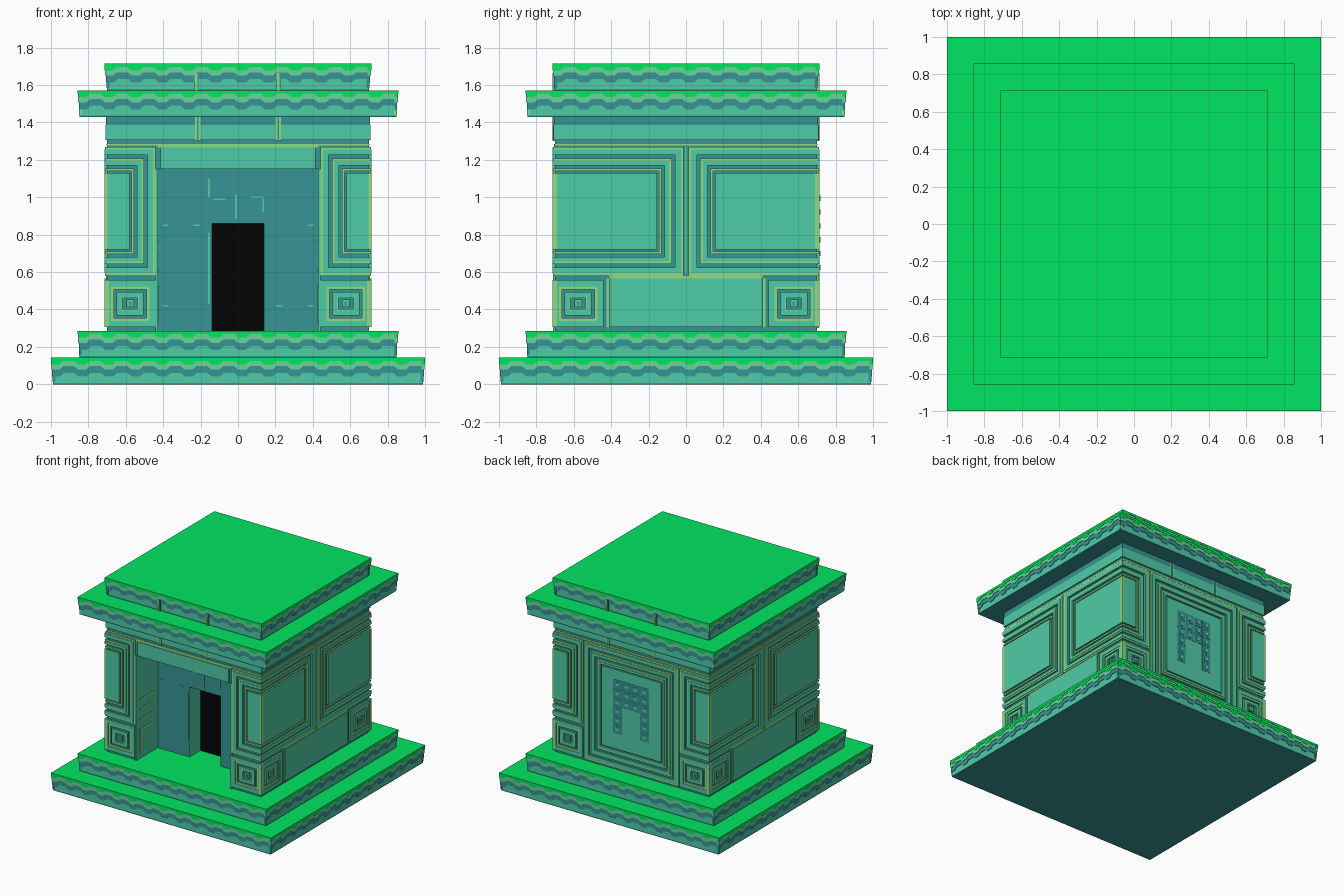
import bpy, bmesh, math
from mathutils import Matrix

if "Cube" in bpy.data.objects:
    bpy.data.objects.remove(bpy.data.objects["Cube"])


def srgb(r, g, b):
    f = lambda c: c / 12.92 if c <= 0.04045 else ((c + 0.055) / 1.055) ** 2.4
    return (f(r / 255), f(g / 255), f(b / 255), 1)


PALETTE = {
    "grass green": srgb(0, 230, 98), "light teal": srgb(79, 204, 167),
    "dark teal": srgb(55, 149, 149), "yellow green": srgb(140, 222, 133),
    "mint": srgb(106, 214, 154), "black": srgb(4, 4, 4),
}
GREEN, LIGHT, DARK, YELLOW, MINT, BLACK = range(6)
MATS = []
for label, colour in PALETTE.items():
    m = bpy.data.materials.new(label)
    m.diffuse_color = colour
    m.use_nodes = True
    m.node_tree.nodes["Principled BSDF"].inputs["Base Color"].default_value = m.diffuse_color
    MATS.append(m)


class Part:
    """One object collected from boxes and flat strips."""

    def __init__(self, name):
        self.name, self.bm = name, bmesh.new()

    def box(self, x0, x1, y0, y1, z0, z1, mat, side=0):
        t = (Matrix.Rotation(side * math.pi / 2, 4, 'Z')
             @ Matrix.Translation(((x0 + x1) / 2, (y0 + y1) / 2, (z0 + z1) / 2))
             @ Matrix.Diagonal((x1 - x0, y1 - y0, z1 - z0, 1)))
        for v in bmesh.ops.create_cube(self.bm, size=1, matrix=t)["verts"]:
            for f in v.link_faces:
                f.material_index = mat

    def plate(self, side, u0, u1, z0, z1, h, mat, base=0.69):
        """Plate on a wall: side 0 front, 1 right, 2 back, 3 left."""
        u0, u1 = sorted((u0, u1))
        self.box(max(u0, -h), min(u1, h), -h, -base, z0, z1, mat, side)

    def wave(self, side, half, h, top, high, low, mat, base):
        """Strip with a stepped, wavy lower edge."""
        n = round(half * 14)
        p = 2 * h / n
        pts = [(h, top), (-h, top)]
        for i in range(n):
            u = -h + i * p
            pts += [(u, low), (u + .3 * p, low), (u + .45 * p, high), (u + .85 * p, high)]
        pts.append((h, low))
        rot = Matrix.Rotation(side * math.pi / 2, 3, 'Z')
        f = self.bm.faces.new([self.bm.verts.new((u, -h, z)) for u, z in pts])
        f.material_index = mat
        ext = bmesh.ops.extrude_face_region(self.bm, geom=[f], use_keep_orig=True)["geom"]
        new = [g for g in ext if isinstance(g, bmesh.types.BMVert)]
        for v in new:
            v.co.y += h - base
        for v in set(new) | set(f.verts):
            v.co = rot @ v.co
            for g in v.link_faces:
                g.material_index = mat

    def rings(self, side, u0, u1, z0, z1, bands, open_end=False):
        """Nested frames; with open_end they run on around the corner at u1."""
        s = 1 if u1 > u0 else -1
        for d0, d1, mat in bands:
            h = 0.714 if mat == LIGHT else 0.710
            a, b = u0 + s * d0, u1 - (0 if open_end else s * d0)
            self.plate(side, a, b, z0 + d0, z0 + d1, h, mat)
            self.plate(side, a, b, z1 - d1, z1 - d0, h, mat)
            self.plate(side, a, a + s * (d1 - d0), z0 + d1, z1 - d1, h, mat)
            if not open_end:
                self.plate(side, b, b - s * (d1 - d0), z0 + d1, z1 - d1, h, mat)

    def finish(self):
        bmesh.ops.recalc_face_normals(self.bm, faces=self.bm.faces)
        me = bpy.data.meshes.new(self.name)
        self.bm.to_mesh(me)
        self.bm.free()
        for m in MATS:
            me.materials.append(m)
        bpy.context.collection.objects.link(bpy.data.objects.new(self.name, me))


# Stepped slabs with a grass cap and wavy painted rim
def slab(name, half, z0, inset=0.010, joints=(), corner=DARK):
    p, z1, c = Part(name), z0 + 1 / 7, half - inset
    p.box(-c, c, -c, c, z0, z0 + 0.008, DARK)
    p.box(-c, c, -c, c, z0 + 0.008, z1 - 0.01, LIGHT)
    p.box(-half, half, -half, half, z1 - 0.018, z1, GREEN)
    for k in range(4):
        p.wave(k, half, half - inset * .6, z1 - 0.01, z1 - 0.082, z1 - 0.102, DARK, c - 0.01)
        p.wave(k, half, half - inset * .3, z1 - 0.01, z1 - 0.046, z1 - 0.064, MINT, c - 0.01)
        p.wave(k, half, half - 0.001, z1 - 0.01, z1 - 0.018, z1 - 0.036, GREEN, c - 0.01)
        for s in (-1, 1):
            p.plate(k, s * (c - 0.014), s * c, z0 + 0.012, z1 - 0.06, c + 0.002, corner, c - 0.01)
    for k in (0, 2):
        for u in joints:
            p.plate(k, u - 0.008, u + 0.008, z0, z1 - 0.05, c + 0.012, YELLOW, c - 0.01)
            p.plate(k, u + 0.008, u + 0.014, z0, z1 - 0.05, c + 0.008, DARK, c - 0.01)
    p.finish()


slab("lower_step", 1.0, 0)
slab("upper_step", 6 / 7, 1 / 7)
slab("cornice", 6 / 7, 10 / 7, corner=YELLOW)
slab("roof_slab", 5 / 7, 11 / 7, 0.013, (-0.225, 0.215))

# Wall core with a recessed porch and a doorway
Z0, Z1, C = 2 / 7, 10 / 7, 0.70
core = Part("temple_walls")
core.box(-C, C, -0.286, C, Z0, Z1, DARK)
core.box(-C, C, -C, -0.286, 1.15, Z1, DARK)
core.box(-0.44, 0.44, -0.43, -0.286, 0.86, 1.15, DARK)
for s in (-1, 1):
    xs = sorted((s * 0.43, s * C))
    core.box(*xs, -C, -0.286, Z0, 1.15, DARK)
    xs = sorted((s * 0.143, s * 0.44))
    core.box(*xs, -0.43, -0.286, Z0, 0.86, DARK)
core.finish()

door = Part("dark_doorway")
door.box(-0.143, 0.143, -0.29, -0.28, Z0, 0.86, BLACK)
door.finish()

# Porch and doorway side linings, with painted stripes
lining = Part("porch_lining")
for s in (-1, 1):
    lining.box(*sorted((s * 0.427, s * 0.44)), -0.712, -0.43, Z0, 1.15, LIGHT)
    lining.box(*sorted((s * 0.140, s * 0.15)), -0.43, -0.29, Z0, 0.86, LIGHT)
    for y0, y1, z0, z1 in ((-.66, -.64, .33, .53), (-.66, -.50, .51, .53), (-.66, -.48, .60, .615),
                           (-.66, -.48, .68, .695), (-.66, -.48, .76, .775)):
        lining.box(*sorted((s * 0.425, s * 0.43)), y0, y1, z0, z1, YELLOW)
# thin seams on the porch back wall
for x, z, w, h in ((-.155, .62, .012, .38), (-.155, 1.05, .01, .10), (-.01, .95, .01, .13),
                   (.135, .96, .01, .08), (.10, 1.0, .07, .008), (-.10, .99, .06, .008),
                   (-.39, .85, .03, .008), (.39, .85, .03, .008), (-.39, .42, .03, .008),
                   (.39, .42, .03, .008), (-.22, .85, .04, .008), (.22, .42, .04, .008)):
    lining.box(x - w / 2, x + w / 2, -0.434, -0.42, z - h / 2, z + h / 2, LIGHT)
lining.finish()

# Carved corner panels that wrap around every corner
BANDS = ((0, .014, YELLOW), (.014, .045, LIGHT), (.062, .076, YELLOW),
         (.076, .10, LIGHT), (.116, .13, YELLOW))
panels = Part("corner_panels")
for k in range(4):
    start = 0.44 if k % 2 == 0 else 0.014
    for s in (-1, 1):
        panels.rings(k, s * start, s * 0.72, 0.58, 1.27, BANDS, True)
        panels.plate(k, s * (start + 0.14), s * 0.72, 0.72, 1.13, 0.714, LIGHT)
        if k % 2 == 0:
            panels.plate(k, s * 0.699, s * 0.72, 0.72, 1.13, 0.7145, YELLOW)
panels.finish()

# Square blocks under the panels
blocks = Part("corner_blocks")
for k in range(4):
    for s in (-1, 1):
        a, b, z0, z1 = s * 0.44, s * 0.714, 0.305, 0.558
        blocks.rings(k, a, b, z0, z1, ((0, .034, LIGHT), (.034, .050, YELLOW),
                                       (.064, .09, LIGHT), (.09, .097, YELLOW)))
        blocks.plate(k, s * 0.700, s * 0.72, z0, z1, 0.7145, YELLOW)
        blocks.plate(k, s * 0.557, s * 0.597, 0.412, 0.452, 0.712, LIGHT)
        blocks.plate(k, s * 0.57, s * 0.584, 0.425, 0.439, 0.715, DARK)
blocks.finish()

# Plain base stones on the two sides
base = Part("side_base_stones")
for k in (1, 3):
    base.plate(k, -0.41, 0.41, 0.305, 0.565, 0.713, LIGHT)
    base.plate(k, -0.41, 0.41, 0.565, 0.578, 0.707, YELLOW)
    base.plate(k, -0.006, 0.006, 0.59, 1.27, 0.705, LIGHT)
    for s in (-1, 1):
        base.plate(k, s * 0.412, s * 0.426, 0.305, 0.565, 0.707, YELLOW)
base.finish()

# Lintel over the porch
lintel = Part("porch_lintel")
lintel.plate(0, -0.415, 0.415, 1.152, 1.265, 0.713, LIGHT)
lintel.plate(0, -0.43, 0.43, 1.265, 1.285, 0.707, YELLOW)
lintel.finish()

# Frieze under the cornice
frieze = Part("frieze")
for k in range(4):
    frieze.plate(k, -0.72, 0.72, 1.305, 1.385, 0.709, LIGHT)
    frieze.plate(k, -0.72, 0.72, 1.385, 1.43, 0.707, DARK)
    frieze.plate(k, -0.72, 0.72, 1.276, 1.286, 0.704, YELLOW)
    for u in ((-0.215, 0.215) if k % 2 == 0 else ()):
        frieze.plate(k, u - 0.015, u + 0.015, 1.30, 1.43, 0.711, YELLOW)
        frieze.plate(k, u - 0.005, u + 0.005, 1.30, 1.43, 0.713, DARK)
frieze.finish()

# Back panel with a carved pattern of little squares
back = Part("back_panel")
back.rings(2, -0.43, 0.43, 0.30, 1.27, BANDS + ((.13, .15, LIGHT),))
back.plate(2, -0.27, 0.27, 0.46, 1.11, 0.712, LIGHT)
for r in range(6):
    for c in range(4):
        if r < 3 or c in (0, 3):
            u, z = (c - 1.5) * 0.082, 0.995 - r * 0.074
            back.plate(2, u - .039, u + .039, z - .035, z + .035, 0.714, DARK)
            back.plate(2, u - .015, u + .015, z - .014, z + .014, 0.718, LIGHT)
back.finish()
